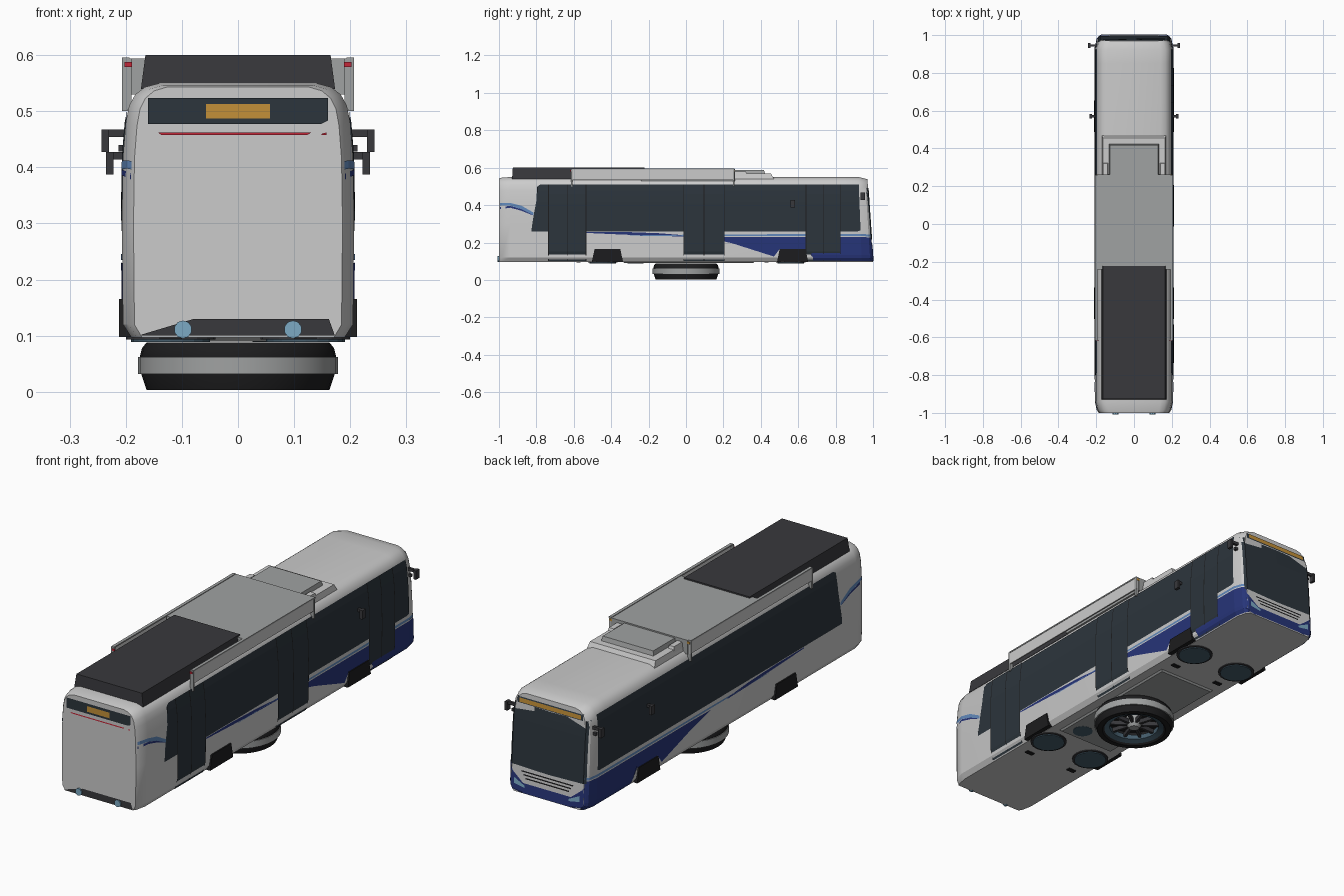
import bpy, bmesh, math
from mathutils import Vector, Matrix

if "Cube" in bpy.data.objects:
    bpy.data.objects.remove(bpy.data.objects["Cube"])


def mat(name, r, g, b):
    m = bpy.data.materials.new(name)
    m.diffuse_color = (r, g, b, 1)
    m.use_nodes = True
    m.node_tree.nodes["Principled BSDF"].inputs["Base Color"].default_value = m.diffuse_color
    return m


GLASS = mat("glass", .025, .035, .045)
BLACK = mat("black", .012, .012, .013)
DARK = mat("charcoal", .04, .04, .045)
BLUE = mat("blue", .02, .035, .19)
SKY = mat("light_blue", .12, .25, .5)
AMBER = mat("amber", .55, .28, .04)
RED = mat("red", .55, .02, .04)
LENS = mat("lens", .2, .4, .55)
HUB = mat("hub_blue", .06, .11, .15)
PALE = mat("body_grey", .62, .62, .62)
GREY = mat("roof_grey", .35, .36, .36)


def lerp(table, v):
    if v <= table[0][0]:
        return table[0][1]
    for (a, p), (b, q) in zip(table, table[1:]):
        if v <= b:
            return p + (q - p) * (v - a) / (b - a)
    return table[-1][1]


# Body surface: half width by height, plan taper by length, raked nose
SIDE = [(.097, .19), (.12, .205), (.3, .207), (.42, .205), (.48, .2), (.51, .194),
        (.53, .183), (.543, .166), (.55, .14)]
PLAN = [(-1, .9), (-.985, .95), (-.94, 1), (.85, 1), (.94, 1), (.985, .95), (1, .88)]
NOSE = [(.88, 1), (.95, .985), (1, .94)]
TAIL = [(.9, -1), (.95, -.985), (1, -.94)]


def skin(y, z, eps=0):
    lean = .03 * min(max((y - .85) / .15, 0), 1) * (z - .1) / .45
    top = lerp([(-1, .985), (-.97, 1), (.94, 1), (1, .975)], y)
    return Vector((lerp(SIDE, z) * lerp(PLAN, y) + eps, y - lean, .097 + (z - .097) * top))


def finish(name, bm, m=None, smooth=None):
    me = bpy.data.meshes.new(name)
    bm.to_mesh(me)
    bm.free()
    ob = bpy.data.objects.new(name, me)
    bpy.context.collection.objects.link(ob)
    if m:
        me.materials.append(m)
    if smooth:
        bpy.context.view_layer.objects.active = ob
        bpy.ops.object.select_all(action='DESELECT')
        ob.select_set(True)
        bpy.ops.object.shade_smooth_by_angle(angle=math.radians(smooth))
    return ob


def panel(name, cols, m, place, out, n=8):
    """Skin-hugging panel from columns of (along, z_low, z_high)."""
    bm = bmesh.new()
    grid = [[bm.verts.new(place(a, lo + (hi - lo) * i / n)) for i in range(n + 1)] for a, lo, hi in cols]
    for c, d in zip(grid, grid[1:]):
        for i in range(n):
            f = bm.faces.new((c[i], d[i], d[i + 1], c[i + 1]))
            f.normal_update()
            if f.normal.dot(out) < 0:
                f.normal_flip()
    return finish(name, bm, m)


def side(name, cols, m, s, eps=.002):
    def place(y, z):
        p = skin(y, z, eps)
        return Vector((p.x * s, p.y, p.z))
    return panel(name, cols, m, place, Vector((s, 0, 0)))


def end(name, cols, m, d, eps=.003):
    def place(x, z):
        y = lerp(NOSE if d > 0 else TAIL, abs(x) / lerp(SIDE, z))
        p = skin(y, z)
        return Vector((x, p.y + d * eps, p.z))
    return panel(name, cols, m, place, Vector((0, d, 0)))


def box(name, x, y, z, m=None, taper=(0, 0), bevel=0):
    """Box from ranges; taper pulls in the top along x and y."""
    bm = bmesh.new()
    bmesh.ops.create_cube(bm, size=1)
    for v in bm.verts:
        t = v.co.z > 0
        sx, sy = v.co.x * 2, v.co.y * 2
        v.co = ((x[0] + x[1]) / 2 + sx * ((x[1] - x[0]) / 2 - t * taper[0]),
                (y[0] + y[1]) / 2 + sy * ((y[1] - y[0]) / 2 - t * taper[1]), z[1] if t else z[0])
    if bevel:
        bmesh.ops.bevel(bm, geom=bm.edges[:], offset=bevel, segments=1, affect='EDGES')
    return finish(name, bm, m)


def lathe(name, prof, m=None, at=(0, 0, 0), n=32, closed=True):
    """Turn an (r, z) profile about a vertical axis."""
    bm = bmesh.new()
    vs = [bm.verts.new((r, 0, z)) for r, z in prof]
    es = [bm.edges.new(p) for p in zip(vs, vs[1:] + vs[:1] if closed else vs[1:])]
    bmesh.ops.spin(bm, geom=vs + es, cent=(0, 0, 0), axis=(0, 0, 1), angle=math.tau, steps=n)
    bmesh.ops.remove_doubles(bm, verts=bm.verts[:], dist=1e-5)
    bmesh.ops.recalc_face_normals(bm, faces=bm.faces[:])
    bmesh.ops.translate(bm, verts=bm.verts[:], vec=at)
    return finish(name, bm, m, 30)


def disc(name, r, h, at, m, rot=Matrix(), n=16):
    bm = bmesh.new()
    bmesh.ops.create_cone(bm, cap_ends=True, segments=n, radius1=r, radius2=r, depth=h,
                          matrix=Matrix.Translation(at) @ rot)
    return finish(name, bm, m)


# Main shell
bm = bmesh.new()
rings = []
for y in [p[0] for p in PLAN]:
    half = [skin(y, z) for z, _ in SIDE]
    pts = half + [Vector((-p.x, p.y, p.z)) for p in reversed(half)]
    rings.append([bm.verts.new(p) for p in pts])
for a, b in zip(rings, rings[1:]):
    for i in range(len(a)):
        j = (i + 1) % len(a)
        bm.faces.new((a[i], a[j], b[j], b[i]))
bm.faces.new(rings[0])
bm.faces.new(rings[-1])
bmesh.ops.recalc_face_normals(bm, faces=bm.faces[:])
finish("body_shell", bm, PALE, 30)

# Both sides: glazing, livery, arches, mirrors, roof rails
for s, tag in ((1, "right"), (-1, "left")):
    side(tag + "_windows", [(-.825, .26, .275), (-.795, .26, .5), (-.78, .26, .51), (.925, .26, .51),
                            (.94, .265, .51)], GLASS, s)
    side(tag + "_blue_skirt", [(.12, .226, .228), (.25, .195, .23), (.47, .125, .23), (.5, .165, .23),
                               (.65, .165, .23), (.68, .1, .23), (.94, .1, .23), (.985, .1, .23), (1, .1, .23)], BLUE, s)
    side(tag + "_light_stripe", [(-.3, .236, .238), (.1, .235, .243), (.94, .235, .246), (.985, .235, .246),
                                 (1, .235, .246)], SKY, s)
    side(tag + "_blue_crescent", [(-.55, .252, .257), (-.35, .243, .257), (-.15, .235, .25), (0, .232, .238)], BLUE, s)
    side(tag + "_tail_wave", [(-.995, .4, .415), (-.985, .4, .415), (-.94, .397, .412), (-.88, .378, .397),
                              (-.815, .345, .36)], SKY, s)
    side(tag + "_tail_wave_low", [(-.995, .382, .393), (-.94, .386, .396), (-.88, .37, .378), (-.82, .346, .348)], BLUE, s)
    for y in (-.42, .57):
        box(tag + "_wheel_arch", sorted((s * .15, s * .212)), (y - .083, y + .083), (.098, .165), BLACK, (0, .014))
    # Folded mirrors on arms
    for y, x, z, h in ((.945, .243, .467, .04), (.57, .235, .427, .04)):
        box(tag + "_mirror_arm", sorted((s * .195, s * x)), (y - .006, y + .006), (z - .013, z), DARK)
        box(tag + "_mirror", sorted((s * (x - .013), s * x)), (y - .012, y + .012), (z - h, z), DARK)
    box(tag + "_mirror_foot", sorted((s * .195, s * .213)), (.939, .951), (.428, .44), DARK)
    # Roof side fairing
    box(tag + "_roof_rail", sorted((s * .199, s * .205)), (-.615, .26), (.535, .592), PALE)
    box(tag + "_roof_rail_lip", sorted((s * .193, s * .207)), (-.615, .26), (.59, .596), GREY)
    for y in (-.612, .255):
        box(tag + "_rail_post", sorted((s * .19, s * .207)), (y - .004, y + .004), (.5, .594), GREY)
    box(tag + "_marker_red", sorted((s * .189, s * .202)), (-.619, -.615), (.579, .588), RED)
    box(tag + "_marker_amber", sorted((s * .189, s * .202)), (.258, .262), (.579, .588), AMBER)
    # Tail lamps and nose lamps
    disc(tag + "_tail_lamp", .016, .016, (s * .098, -1.0, .111), LENS, Matrix.Rotation(math.pi / 2, 4, 'X'), 10)
    end(tag + "_nose_lamp", [(x, .125 + .18 * (abs(x) - .11), .135 + .5 * (abs(x) - .11))
                             for x in (s * .11, s * .165)], LENS, 1, .005)

# Doors on the kerb side, with dark leaf seams
for a, b in ((-.735, -.535), (-.012, .205), (.642, .825)):
    side("door", [(a, .1, .51), (b, .1, .51)], GLASS, 1, .004)
    for y in (a, (a + b) / 2, b):
        side("door_seam", [(y - .002, .1, .51), (y + .002, .1, .51)], BLACK, 1, .005)

# Nose: windscreen, sign, grille slats, blue bumper
end("windscreen", [(-.19, .22, .5), (-.18, .22, .5), (0, .215, .5), (.18, .22, .5), (.19, .22, .5)], GLASS, 1)
end("nose_sign_frame", [(-.165, .503, .53), (.165, .503, .53)], GLASS, 1)
end("nose_sign", [(-.155, .507, .526), (.155, .507, .526)], AMBER, 1, .005)
for z, w in ((.195, .13), (.18, .12), (.165, .11)):
    end("grille_slat", [(-w, z, z + .006), (w, z, z + .006)], BLACK, 1)
end("nose_bumper", [(-.188, .105, .21), (-.175, .1, .19), (-.12, .1, .145), (.12, .1, .145),
                    (.175, .1, .19), (.188, .105, .21)], BLUE, 1)

# Tail: sign, red light strip, dark bumper
end("tail_sign_frame", [(-.16, .483, .53), (.148, .483, .53), (.16, .489, .53)], GLASS, -1)
end("tail_sign", [(-.057, .493, .519), (.057, .493, .519)], AMBER, -1, .005)
end("tail_red_strip", [(-.142, .467, .468), (-.136, .463, .468), (.123, .463, .468), (.13, .467, .468)], RED, -1)
end("tail_red_dot", [(.149, .463, .465), (.158, .463, .468)], RED, -1)
end("tail_bumper", [(-.172, .1, .102), (-.08, .1, .13), (.162, .1, .13), (.172, .1, .102)], DARK, -1)

# Roof equipment
box("roof_battery_cover", (-.173, .173), (-.93, -.218), (.54, .6), DARK, (.008, .004))
box("roof_plate", (-.192, .192), (-.24, .262), (.53, .594), GREY)
box("roof_vent_base", (-.17, .17), (.25, .47), (.54, .568), PALE, (.005, .015))
box("roof_vent_top", (-.133, .133), (.25, .425), (.56, .588), GREY, (.006, .008))
for s in (-1, 1):
    box("roof_vent_cheek", sorted((s * .135, s * .168)), (.25, .33), (.55, .58), PALE, (.004, .01))

# Underside: floor hatch, flat hubs
box("floor_hatch", (-.14, .14), (-.33, .36), (.09, .1), GREY, (-.01, -.01))
for x, y, r in ((.12, .56, .08), (-.12, .56, .08), (.12, -.445, .08), (-.12, -.445, .08), (.07, -.27, .05)):
    disc("under_hub_rim", r, .006, (x, y, .096), DARK, n=20)
    disc("under_hub", r * .88, .012, (x, y, .095), HUB, n=20)
    if r > .06:
        box("hub_clip", (x - .02, x + .02), (y - .14, y - .12), (.093, .1), BLACK)

# Large flat wheel under the floor
lathe("tyre", [(.13, .012), (.14, .003), (.163, .003), (.172, .03), (.175, .062), (.171, .078), (.163, .088), (.13, .088)], BLACK)
lathe("tyre_band", [(.165, .032), (.178, .032), (.178, .062), (.165, .062)], GREY)
lathe("wheel_rim", [(.108, .018), (.132, .01), (.132, .04), (.108, .04)], HUB)
disc("wheel_back", .135, .02, (0, 0, .075), BLACK, n=32)
lathe("wheel_hub", [(0, .012), (.022, .012), (.034, .03), (.034, .07), (0, .07)], GREY, closed=False)
for i in range(10):
    ob = box("wheel_spoke", (.025, .115), (-.006, .006), (.025, .045), DARK)
    ob.rotation_euler.z = math.tau * i / 10
